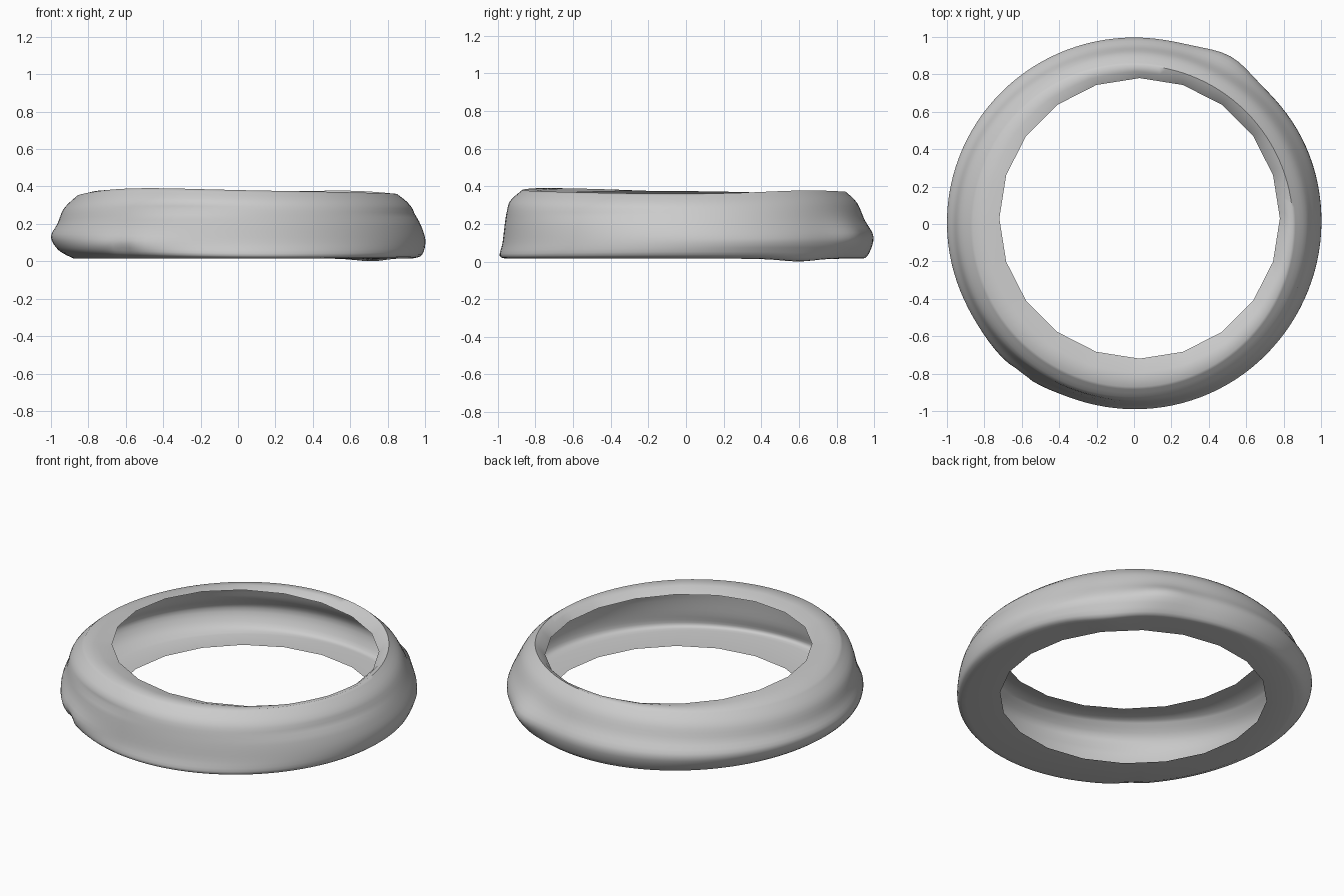
import bpy
from math import sin, cos, pi, radians, degrees, exp

if "Cube" in bpy.data.objects:
    bpy.data.objects.remove(bpy.data.objects["Cube"], do_unlink=True)

SEGMENTS = 120      # steps around the ring
STEPS = 4           # steps between two profile points
HOLE_SIDES = 20
HOLE_RADIUS = 0.75
HOLE_SHIFT = 0.03

# Outer cross-sections (radius, height), from the underside up to the crest
RIGHT_SIDE = [(.93, .015), (.985, .035), (1, .12), (.97, .21), (.92, .30), (.85, .36)]
BACK_SIDE = [(.92, .015), (.965, .03), (.997, .13), (.95, .22), (.91, .31), (.85, .37)]
LEFT_SIDE = [(.88, .015), (.96, .06), (1, .13), (.965, .20), (.93, .28), (.86, .345)]
FRONT_SIDE = [(.95, .015), (.99, .03), (.975, .10), (.96, .22), (.94, .31), (.87, .375)]
SIDES = [RIGHT_SIDE, BACK_SIDE, LEFT_SIDE, FRONT_SIDE]


def spline(a, b, c, d, t):
    """Catmull-Rom blend between b and c."""
    return b + t / 2 * (c - a + t * (2*a - 5*b + 4*c - d + t * (3*(b - c) + d - a)))


def bump(angle, centre, width):
    """Soft bump around one direction, in degrees."""
    gap = (degrees(angle) - centre + 180) % 360 - 180
    return exp(-(gap / width) ** 2)


def fold(angle, height, centre, width, level, thick):
    return bump(angle, centre, width) * exp(-((height - level) / thick) ** 2)


def hole_point(angle, height):
    """Point on the polygonal edge of the hole."""
    step = 2 * pi / HOLE_SIDES
    r = HOLE_RADIUS * cos(step / 2) / cos(angle % step - step / 2)
    return (HOLE_SHIFT + r * cos(angle), HOLE_SHIFT + r * sin(angle), height)


def outer_profile(angle):
    """Blend the four cross-sections and lift the crest unevenly."""
    turn = angle / (pi / 2)
    i, t = int(turn), turn % 1
    near = [SIDES[(i + k) % 4] for k in (-1, 0, 1, 2)]
    lift = .03 * bump(angle, 225, 35) + .012 * bump(angle, 45, 25)
    points = []
    for row in zip(*near):
        r, z = (spline(*values, t) for values in zip(*row))
        points.append((r, z + lift * (z / .37) ** 2))
    return points


def section(angle):
    """Full open section: lower hole edge, outer wall, upper hole edge."""
    pts = outer_profile(angle)
    ring = [hole_point(angle, .015)]
    for i in range(len(pts) - 1):
        a, b, c, d = (pts[max(0, min(len(pts) - 1, i + k))] for k in (-1, 0, 1, 2))
        last = i == len(pts) - 2
        for s in range(STEPS + last):
            r, z = (spline(*v, s / STEPS) for v in zip(a, b, c, d))
            # Worn folds and dents on the outer wall
            r += .035 * fold(angle, z, 60, 9, .13, .08)
            r += .02 * fold(angle, z, 232, 16, .10, .05)
            r -= .02 * fold(angle, z, 232, 3, .06, .05)
            r -= .01 * fold(angle, z, 250, 18, .28, .02)
            r -= .01 * fold(angle, z, 340, 25, .25, .02)
            r += .008 * fold(angle, z, 30, 25, .10, .03)
            z -= .015 * fold(angle, z, 40, 10, .01, .03)
            ring.append((r * cos(angle), r * sin(angle), z))
    # Upper lip dips gently toward the hole
    rim_z = .345 - .03 * cos(angle - radians(15))
    top, edge = ring[-1], hole_point(angle, rim_z)
    mid = [(p + q) / 2 for p, q in zip(top, edge)]
    mid[2] += .008
    return ring + [tuple(mid), edge]


# Hollow ring shell
verts, faces = [], []
for j in range(SEGMENTS):
    verts += section(2 * pi * j / SEGMENTS)
count = len(verts) // SEGMENTS
for j in range(SEGMENTS):
    a, b = j * count, (j + 1) % SEGMENTS * count
    faces += [(a + k, b + k, b + k + 1, a + k + 1) for k in range(count - 1)]

mesh = bpy.data.meshes.new("ring_shell")
mesh.from_pydata(verts, [], faces)
ring = bpy.data.objects.new("ring_shell", mesh)
bpy.context.collection.objects.link(ring)

# Plain grey material
grey = bpy.data.materials.new("light grey")
grey.use_nodes = True
colour = (.6, .6, .6, 1)
grey.diffuse_color = colour
grey.node_tree.nodes["Principled BSDF"].inputs["Base Color"].default_value = colour
mesh.materials.append(grey)

bpy.context.view_layer.objects.active = ring
ring.select_set(True)
bpy.ops.object.shade_smooth_by_angle(angle=radians(60))
